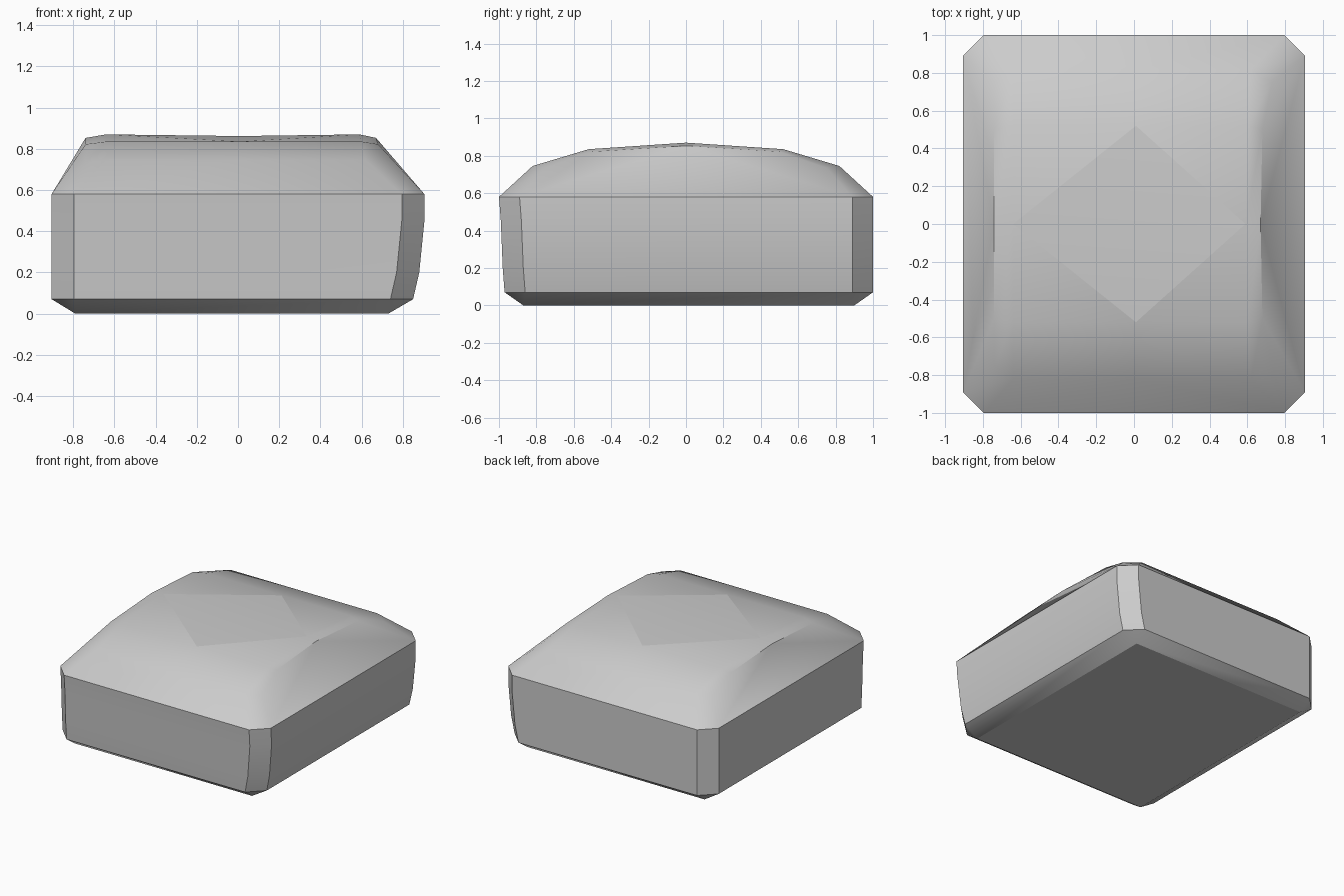
import bpy, bmesh, math

if "Cube" in bpy.data.objects:
    bpy.data.objects.remove(bpy.data.objects["Cube"])

bm = bmesh.new()


def ring(xl, xr, yf, yb, c, z):
    """Rectangle with chamfered corners, counter-clockwise from the front left."""
    pts = [(xl + c, yf), (xr - c, yf), (xr, yf + c), (xr, yb - c),
           (xr - c, yb), (xl + c, yb), (xl, yb - c), (xl, yf + c)]
    return [bm.verts.new((x, y, z)) for x, y in pts]


# side walls: stacked chamfered rings, slightly bulged at the front and right
rings = [ring(-.79, .73, -.87, .90, 0, 0),
         ring(-.905, .85, -.97, 1, .11, .07),
         ring(-.905, .88, -.98, 1, .11, .20),
         ring(-.905, .905, -.99, 1, .11, .45),
         ring(-.905, .905, -1, 1, .11, .58)]
for lo, hi in zip(rings, rings[1:]):
    for i in range(8):
        j = (i + 1) % 8
        bm.faces.new((lo[i], lo[j], hi[j], hi[i]))
bm.faces.new(rings[0][::-1])

# crowned top: rows of (y, outer y, z, outer z, x of the four side columns)
rows = [(-.82, -.75, .745, .735, -.74, -.64, .62, .73),
        (-.52, -.50, .835, .822, -.74, -.64, .60, .68),
        (0, 0, .87, .853, -.74, -.64, .59, .67),
        (.52, .50, .835, .822, -.74, -.64, .60, .68),
        (.82, .75, .745, .735, -.74, -.64, .62, .73)]
g = []
for y, yo, z, zo, a, b, c, d in rows:
    zm = .862 if y == 0 else z
    co = [(a, yo, zo), (b, y, z), (.01, y, zm), (c, y, z), (d, yo, zo)]
    g.append([bm.verts.new(p) for p in co])

diamond = []
for r in range(4):
    for k in range(4):
        q = [g[r][k], g[r][k + 1], g[r + 1][k + 1], g[r + 1][k]]
        if r in (1, 2) and k in (1, 2):
            # inner cells split along the sides of the central diamond
            s = q.index(g[2][2])
            q = q[s:] + q[:s]
            bm.faces.new((q[0], q[1], q[3]))
            bm.faces.new((q[1], q[2], q[3]))
            diamond.append((q[1], q[3]))
        else:
            bm.faces.new(q)

# sloping shoulder between the walls and the top
t = rings[-1]
bm.faces.new([t[0], t[1], g[0][3], g[0][2], g[0][1]])
bm.faces.new([t[1], t[2], g[0][4], g[0][3]])
bm.faces.new([t[2], t[3]] + [g[r][4] for r in (4, 3, 2, 1, 0)])
bm.faces.new([t[3], t[4], g[4][3], g[4][4]])
bm.faces.new([t[4], t[5], g[4][1], g[4][2], g[4][3]])
bm.faces.new([t[5], t[6], g[4][0], g[4][1]])
bm.faces.new([t[6], t[7]] + [g[r][0] for r in range(5)])
bm.faces.new([t[7], t[0], g[0][1], g[0][0]])

# shading: smooth across soft bends, sharp on hard edges and the diamond rim
rim = [bm.edges.get(e) for e in diamond]
for e in rim:
    e.smooth = False
bmesh.ops.remove_doubles(bm, verts=bm.verts[:], dist=.0005)
bmesh.ops.triangulate(bm, faces=[f for f in bm.faces if len(f.verts) > 4])
bmesh.ops.recalc_face_normals(bm, faces=bm.faces[:])
for f in bm.faces:
    f.smooth = True
for e in bm.edges:
    if e.calc_face_angle(0) > math.radians(30):
        e.smooth = False

mesh = bpy.data.meshes.new("chamfered_block")
bm.to_mesh(mesh)
bm.free()
bpy.context.collection.objects.link(bpy.data.objects.new("chamfered_block", mesh))
